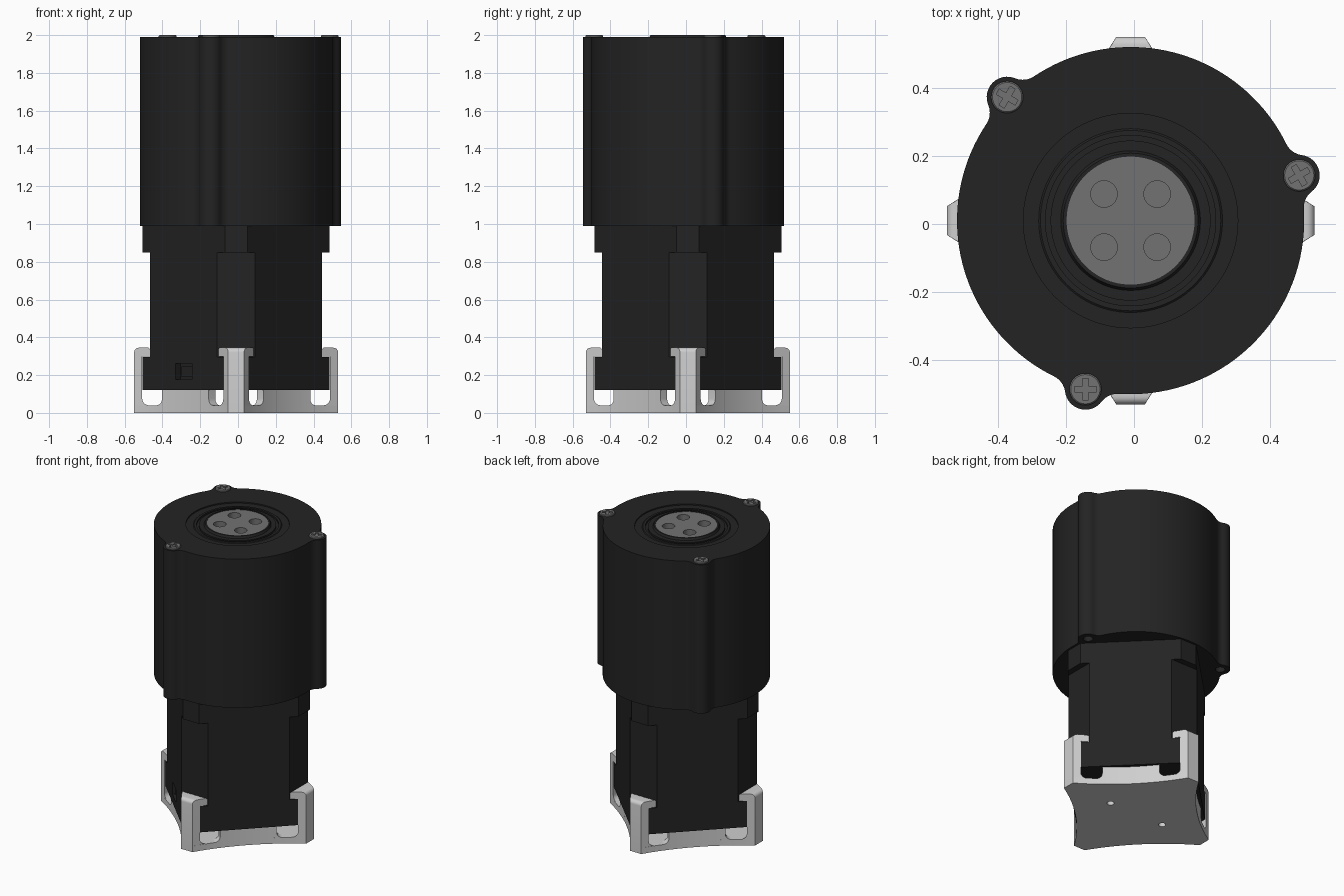
import bpy, bmesh, math
from math import sin, cos, pi, radians, sqrt
from mathutils import Matrix, Vector

if "Cube" in bpy.data.objects:
    bpy.data.objects.remove(bpy.data.objects["Cube"])

CENTRE = Vector((-0.01, 0.01, 0))


def material(name, rgb):
    m = bpy.data.materials.new(name)
    m.use_nodes = True
    m.diffuse_color = (*rgb, 1)
    m.node_tree.nodes["Principled BSDF"].inputs["Base Color"].default_value = (*rgb, 1)
    return m


BLACK = material("matte black", (0.017, 0.017, 0.017))
SILVER = material("light silver", (0.62, 0.62, 0.62))
GREY = material("mid grey", (0.17, 0.17, 0.17))


def finish(bm, name, mat, smooth=False):
    bmesh.ops.recalc_face_normals(bm, faces=bm.faces)
    mesh = bpy.data.meshes.new(name)
    bm.to_mesh(mesh)
    bm.free()
    ob = bpy.data.objects.new(name, mesh)
    ob.location = CENTRE
    bpy.context.collection.objects.link(ob)
    mesh.materials.append(mat)
    if smooth:
        smooth_object(ob)
    return ob


def select(ob):
    bpy.ops.object.select_all(action='DESELECT')
    ob.select_set(True)
    bpy.context.view_layer.objects.active = ob


def smooth_object(ob):
    select(ob)
    bpy.ops.object.shade_smooth_by_angle(angle=radians(30))


def loft(bm, rings):
    """Closed solid through equal-length rings of points."""
    loops = [[bm.verts.new(p) for p in ring] for ring in rings]
    n = len(loops[0])
    for a, b in zip(loops, loops[1:]):
        for i in range(n):
            j = (i + 1) % n
            bm.faces.new((a[i], a[j], b[j], b[i]))
    bm.faces.new(loops[0][::-1])
    bm.faces.new(loops[-1])


def prism(bm, outline, z0, z1):
    loft(bm, [[(x, y, z) for x, y in outline] for z in (z0, z1)])


def circle(r, n=48, x=0, y=0):
    return [(x + r * cos(2 * pi * i / n), y + r * sin(2 * pi * i / n)) for i in range(n)]


def box(bm, size, matrix):
    bmesh.ops.create_cube(bm, size=1, matrix=matrix @ Matrix.Diagonal((*size, 1)))


def cut(ob, bm):
    cutter = finish(bm, "cutter", BLACK)
    cutter.hide_render = True
    select(ob)
    mod = ob.modifiers.new("cut", 'BOOLEAN')
    mod.operation, mod.solver, mod.object = 'DIFFERENCE', 'EXACT', cutter
    bpy.ops.object.modifier_apply(modifier=mod.name)
    bpy.data.objects.remove(cutter)


# Motor: square turned corner-on, with narrower corner cuts on the end flanges
def cut_square(d, w):
    pts = []
    for k in range(4):
        c, s = round(cos(k * pi / 2)), round(sin(k * pi / 2))
        pts += [(d * c - y * s, d * s + y * c) for y in (-w, w)]
    return pts


bm = bmesh.new()
prism(bm, cut_square(0.455, 0.10), 0.29, 0.86)
finish(bm, "motor_body", BLACK)
bm = bmesh.new()
prism(bm, cut_square(0.495, 0.06), 0.85, 0.995)
finish(bm, "motor_upper_flange", BLACK)
bm = bmesh.new()
prism(bm, cut_square(0.495, 0.06), 0.12, 0.295)
lower = finish(bm, "motor_lower_flange", BLACK)

# Cable socket on the front right side
face = Matrix.Rotation(radians(225), 4, 'Z') @ Matrix.Translation((0.392, 0, 0.218))
bm = bmesh.new()
box(bm, (0.08, 0.125, 0.085), face)
cut(lower, bm)
bm = bmesh.new()
box(bm, (0.03, 0.08, 0.055), face @ Matrix.Translation((-0.028, 0.01, 0)))
finish(bm, "cable_socket_plug", BLACK)

# Housing outline: a disc with three filleted screw bosses
R, BOSS, FILLET, REACH = 0.51, 0.06, 0.06, 0.513
BOSS_ANGLES = [radians(a) for a in (15, 135, 255)]


def arc(cx, cy, r, a0, a1, n):
    return [(cx + r * cos(a0 + (a1 - a0) * i / n), cy + r * sin(a0 + (a1 - a0) * i / n))
            for i in range(n + 1)]


def housing_outline():
    far, near = R + FILLET, BOSS + FILLET
    spread = math.acos((far**2 + REACH**2 - near**2) / (2 * far * REACH))
    fx, fy = far * cos(spread), far * sin(spread)
    lean = math.atan2(fy, fx - REACH)
    pts = []
    for a in BOSS_ANGLES:
        part = arc(fx, -fy, FILLET, pi - spread, pi - lean, 8)
        part += arc(REACH, 0, BOSS, -lean, lean, 16)[1:-1]
        part += arc(fx, fy, FILLET, pi + lean, pi + spread, 8)
        part += arc(0, 0, R, spread, 2 * pi / 3 - spread, 36)[1:-1]
        pts += [(x * cos(a) - y * sin(a), x * sin(a) + y * cos(a)) for x, y in part]
    return pts


bm = bmesh.new()
prism(bm, housing_outline(), 0.99, 1.99)
housing = finish(bm, "housing", BLACK)
bm = bmesh.new()
prism(bm, circle(0.315, 96), 1.94, 2.1)
for a in BOSS_ANGLES:
    prism(bm, circle(0.03, 24, REACH * cos(a), REACH * sin(a)), 0.9, 1.05)
cut(housing, bm)
smooth_object(housing)

# Grooved ring around the connector
profile = [(0.315, 1.94), (0.315, 1.982), (0.27, 1.982), (0.265, 1.986), (0.25, 1.986),
           (0.25, 1.975), (0.235, 1.975), (0.235, 1.986), (0.205, 1.986), (0.198, 2.0),
           (0.188, 2.0), (0.188, 1.94)]
bm = bmesh.new()
verts = [bm.verts.new((r, 0, z)) for r, z in profile]
edges = [bm.edges.new((v, verts[i - 1])) for i, v in enumerate(verts)]
bmesh.ops.spin(bm, geom=verts + edges, axis=(0, 0, 1), cent=(0, 0, 0),
               angle=2 * pi, steps=96, use_merge=True)
bmesh.ops.remove_doubles(bm, verts=bm.verts, dist=0.0001)
finish(bm, "connector_ring", BLACK, True)

# Connector insert with four pin holes
bm = bmesh.new()
prism(bm, circle(0.188, 96), 1.942, 1.997)
insert = finish(bm, "connector_insert", GREY)
bm = bmesh.new()
for sx in (-1, 1):
    for sy in (-1, 1):
        prism(bm, circle(0.039, 32, 0.078 * sx, 0.078 * sy), 1.96, 2.1)
cut(insert, bm)
smooth_object(insert)

# Cross-head screws
for i, a in enumerate(BOSS_ANGLES):
    x, y = REACH * cos(a), REACH * sin(a)
    bm = bmesh.new()
    loft(bm, [[(px, py, z) for px, py in circle(r, 32, x, y)]
              for r, z in ((0.047, 1.985), (0.047, 1.996), (0.043, 2.0))])
    screw = finish(bm, f"screw_{i + 1}", GREY)
    for turn in (0, pi / 2):
        bm = bmesh.new()
        box(bm, (0.064, 0.017, 0.02), Matrix.Translation((x, y, 2.002))
            @ Matrix.Rotation(a - BOSS_ANGLES[2] + turn, 4, 'Z'))
        cut(screw, bm)
    smooth_object(screw)

# Bracket: side curve bows inward between the corners
HALF, SIDE, BOW, DEPTH = 0.3, 0.4, 0.03, 0.54


def side_distance(t):
    return SIDE - BOW * (1 - (t / HALF) ** 2)


def turn(k, x, y):
    return (x * cos(k) - y * sin(k), x * sin(k) + y * cos(k))


def arm_width(d):
    return 0.042 + (DEPTH - d) * 0.6


outline = []
for k in range(4):
    q = k * pi / 2
    outline += [turn(q, DEPTH, s * arm_width(DEPTH)) for s in (-1, 1)]
    steps = [-HALF + HALF * i / 8 for i in range(17)]
    outline += [turn(q + pi / 4, side_distance(t), t) for t in steps]
bm = bmesh.new()
prism(bm, outline, 0, 0.04)
floor = finish(bm, "bracket_floor", SILVER)
bm = bmesh.new()
for s in (-1, 1):
    prism(bm, circle(0.022, 24, 0.205 * s, 0), -0.1, 0.1)
cut(floor, bm)
smooth_object(floor)

# Bracket walls under the motor, flared at the slot corners
bm = bmesh.new()
flare = [(0.21 - 0.035 * sin(a), 0.075 - 0.035 * cos(a)) for a in (pi * i / 12 for i in range(7))]
half = [(t, z) for t, z in flare] + [(0.175, 0.12)]
for k in range(4):
    q = k * pi / 2 + pi / 4
    top = {round(t, 5): z for t, z in half}
    stations = [(-t, z) for t, z in half] + [(t / 40, 0.12) for t in range(-6, 7)] + half[::-1]
    loft(bm, [[(*turn(q, side_distance(t) - off, t), h) for off, h in
               ((0, 0.03), (0, z), (0.05, z), (0.05, 0.03))] for t, z in stations])
finish(bm, "bracket_walls", SILVER, True)

# Four hooked arms with rounded outer tops
arm = [(0.46, 0.0), (DEPTH, 0.0)] + arc(DEPTH - 0.025, 0.32, 0.025, 0, pi / 2, 6)
arm += [(0.463, 0.345), (0.455, 0.337), (0.455, 0.298), (0.497, 0.298)]
arm += arc(0.462, 0.075, 0.035, 0, -pi / 2, 6)
bm = bmesh.new()
for k in range(4):
    loft(bm, [[(*turn(k * pi / 2, d, s * arm_width(d)), z) for d, z in arm] for s in (-1, 1)])
finish(bm, "bracket_arms", SILVER, True)
